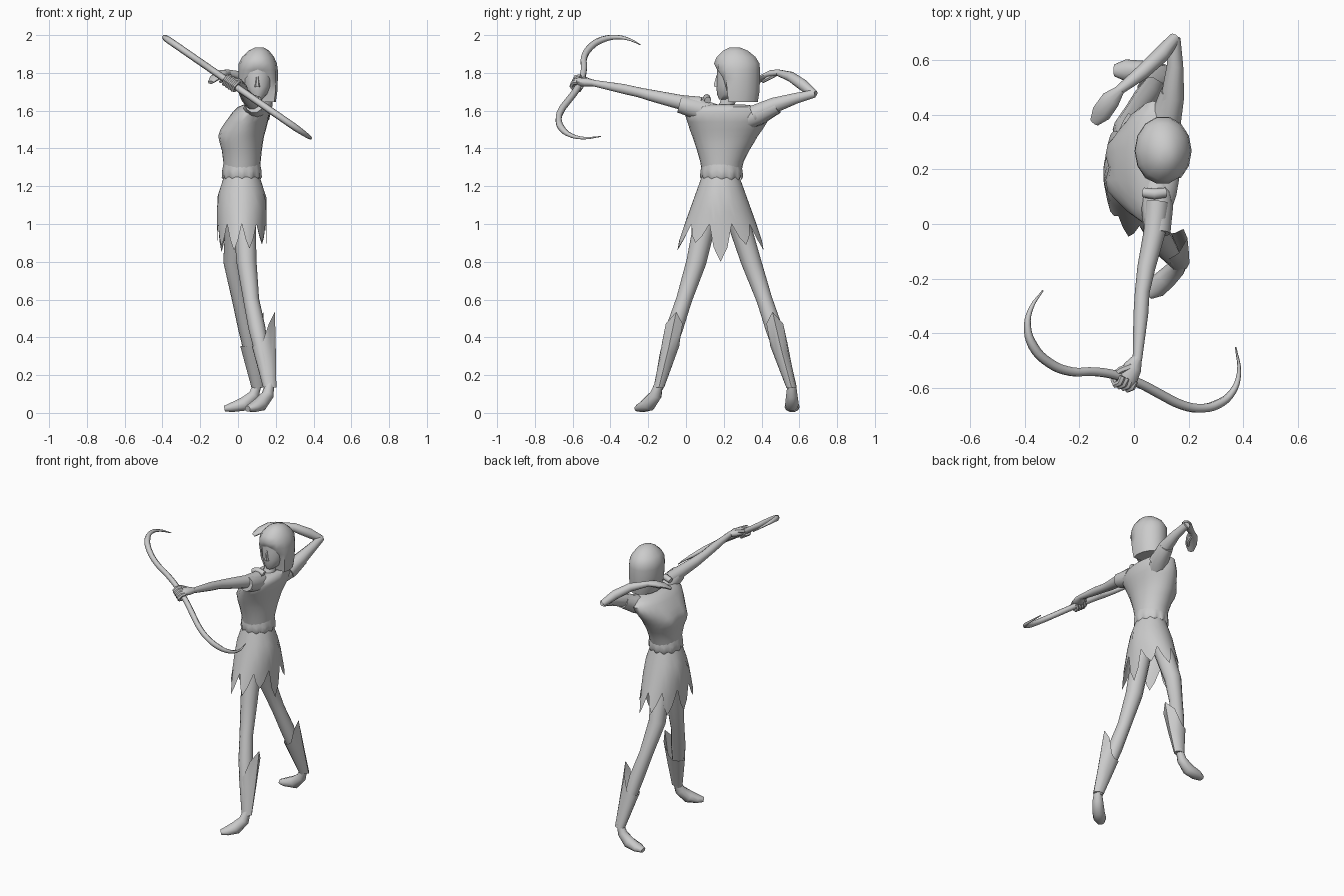
import bpy, bmesh, math
from mathutils import Vector as V

TAU = 2 * math.pi


def mesh(name, rings, cap0=True, cap1=True, angle=50):
    """Skin equal-length rings of points into one object."""
    bm = bmesh.new()
    rows = [[bm.verts.new(p) for p in r] for r in rings]
    n = len(rows[0])
    for a, b in zip(rows, rows[1:]):
        for i in range(n):
            j = (i + 1) % n
            bm.faces.new((a[i], a[j], b[j], b[i]))
    if cap0:
        bm.faces.new(rows[0][::-1])
    if cap1:
        bm.faces.new(rows[-1])
    bmesh.ops.recalc_face_normals(bm, faces=bm.faces)
    me = bpy.data.meshes.new(name)
    bm.to_mesh(me)
    bm.free()
    ob = bpy.data.objects.new(name, me)
    bpy.context.collection.objects.link(ob)
    bpy.ops.object.select_all(action='DESELECT')
    ob.select_set(True)
    bpy.context.view_layer.objects.active = ob
    bpy.ops.object.shade_smooth_by_angle(angle=math.radians(angle))
    return ob


def ellipse(cx, cy, z, rx, ry, n=16):
    return [V((cx + rx * math.cos(TAU * i / n), cy + ry * math.sin(TAU * i / n), z)) for i in range(n)]


def span(z, x0, x1, y0, y1, n=16):
    """Horizontal ring from its extents."""
    return ellipse((x0 + x1) / 2, (y0 + y1) / 2, z, (x1 - x0) / 2, (y1 - y0) / 2, n)


def tube(name, pts, n=10, ref=(0, 0, 1)):
    """Limb along points (x, y, z, width[, height])."""
    ps = [V(p[:3]) for p in pts]
    rings = []
    for i, p in enumerate(pts):
        t = (ps[min(i + 1, len(ps) - 1)] - ps[max(i - 1, 0)]).normalized()
        s = V(ref).cross(t).normalized()
        u = t.cross(s)
        w, h = p[3], p[-1]
        rings.append([ps[i] + s * w * math.cos(TAU * k / n) + u * h * math.sin(TAU * k / n) for k in range(n)])
    return mesh(name, rings)


# Tunic top: the bust is two soft bulges on the front (-x) side
tunic = []
for z, x0, x1, y0, y1, bust in (
        (1.24, -.075, .11, .09, .285, 0), (1.33, -.078, .12, .075, .305, 0), (1.39, -.085, .126, .058, .335, .004),
        (1.43, -.088, .132, .045, .36, .018), (1.465, -.088, .138, .033, .38, .026), (1.50, -.082, .148, .02, .405, .018),
        (1.54, -.065, .158, .008, .43, .006), (1.59, -.03, .168, -.01, .45, 0),
        (1.62, .0, .16, .03, .41, 0), (1.632, .03, .135, .11, .31, 0)):
    ring = span(z, x0, x1, y0, y1, 24)
    mid = (y0 + y1) / 2
    for p in ring:
        if p.x < (x0 + x1) / 2:
            p.x -= bust * math.exp(-((abs(p.y - mid) - .07) / .05) ** 2)
    tunic.append(ring)
mesh("tunic", tunic)

# Gathered waist ruffle
ruffle = []
for z, out, wave in ((1.315, -.002, 0), (1.285, .003, .002), (1.255, .003, .003), (1.24, -.004, 0)):
    ring = ellipse(.02, .188, z, .1 + out, .107 + out, 48)
    for i, p in enumerate(ring):
        c = math.cos(TAU * i / 4)
        p.x += (p.x - .02) * 10 * wave * c
        p.y += (p.y - .188) * 10 * wave * c
        p.z -= .008 * c if z < 1.3 else 0
    ruffle.append(ring)
mesh("waist_ruffle", ruffle, False, False)

# Skirt with a ragged hem: ten pointed panels, four vertices each
tips = (.80, .89, .86, .88, .85, .84, .88, .86, .87, .90)
skirt = []
for f in (0, .25, .5, .75, 1):
    ring = []
    for i in range(40):
        a = TAU * (i - 2) / 40
        depth = (0, .62, 1, .62)[i % 4]
        hem = 1.0 + (tips[i // 4] - 1.0) * depth
        z = 1.25 + (hem - 1.25) * f
        rx = min(.132, .095 + (1.25 - z) * .32)
        ry = .1 + (1.25 - z) * .36
        ring.append(V((.02 + rx * math.cos(a), .183 + ry * math.sin(a), z)))
    skirt.append(ring)
mesh("skirt", skirt, True, False)

# Legs, boots with a back spike, feet
legs = {
    "left": [(.03, .12, 1.1, .062), (.045, .055, .8, .053), (.07, -.01, .6, .042),
             (.1, -.06, .45, .045), (.13, -.105, .3, .036), (.162, -.145, .13, .024)],
    "right": [(.0, .25, 1.1, .062), (-.025, .345, .8, .053), (.01, .415, .6, .042),
              (.045, .465, .45, .045), (.072, .51, .3, .036), (.1, .56, .13, .024)]}
feet = {
    "left": [(.17, -.142, .16, .022), (.157, -.16, .095, .033), (.12, -.197, .047, .038, .04),
             (.08, -.232, .03, .04, .027), (.05, -.257, .022, .022, .016)],
    "right": [(.105, .56, .16, .022), (.085, .56, .095, .03), (.035, .561, .047, .036, .04),
              (-.03, .562, .03, .04, .027), (-.072, .562, .022, .022, .016)]}
for side, path in legs.items():
    tube(side + "_leg", path, 12, (1, 0, 0))
    tube(side + "_foot", feet[side], 10)
    knee, ankle = V(path[2][:3]), V(path[5][:3])
    turn = -.2 if side == "left" else .2
    boot = []
    for f in (0, .5, 1):
        ring = []
        for k in range(12):
            a = TAU * k / 12
            spike = max(0, math.cos(a)) ** 3
            z = .135 + f * (.22 + .18 * spike)
            c = ankle.lerp(knee, (z - .13) / .47)
            r = .028 + .014 * spike + f * (.018 + .055 * spike)
            ring.append(V((c.x + r * math.cos(a + turn * f), c.y + r * math.sin(a + turn * f), z)))
        boot.append(ring)
    mesh(side + "_boot", boot, True, False)

# Sleeves and arms
tube("left_sleeve", [(.08, .16, 1.58, .055), (.085, .06, 1.61, .058), (.085, -.035, 1.635, .048)])
tube("right_sleeve", [(.07, .3, 1.545, .06), (.118, .39, 1.582, .056), (.14, .48, 1.627, .044)])
tube("left_arm", [(.085, .08, 1.63, .045), (.075, -.03, 1.645, .04), (.045, -.16, 1.675, .033),
                  (.03, -.25, 1.697, .027), (.025, -.33, 1.715, .027), (.012, -.5, 1.748, .017)])
tube("right_upper_arm", [(.12, .36, 1.58, .05), (.142, .47, 1.63, .042), (.15, .58, 1.665, .03),
                         (.148, .68, 1.69, .022)])
tube("right_forearm", [(.15, .68, 1.685, .022), (.1, .62, 1.735, .03), (.03, .555, 1.78, .027),
                       (-.06, .485, 1.802, .017)])
tube("shoulder_clasp", [(.035, .115, 1.655, .018), (.075, .11, 1.668, .02), (.115, .115, 1.655, .018)], 8)

# Drawing hand
tube("right_hand", [(-.05, .492, 1.802, .017), (-.085, .455, 1.797, .035, .019),
                    (-.12, .405, 1.775, .036, .016), (-.145, .372, 1.75, .018, .01)])
tube("right_thumb", [(-.07, .47, 1.79, .013), (-.075, .43, 1.768, .011), (-.095, .405, 1.752, .007)], 6)

# Bow: flat curve in a slanted plane
pts = [(-.333, -.243), (-.375, -.305), (-.39, -.37), (-.37, -.445), (-.31, -.508), (-.23, -.54),
       (-.15, -.54), (-.07, -.552), (.02, -.583), (.1, -.625), (.17, -.66), (.235, -.674),
       (.305, -.66), (.36, -.615), (.384, -.545), (.372, -.45)]
cu = bpy.data.curves.new("bow", 'CURVE')
cu.dimensions = '3D'
cu.bevel_depth = .018
cu.bevel_resolution = 1
cu.resolution_u = 4
cu.use_fill_caps = True
sp = cu.splines.new('BEZIER')
sp.bezier_points.add(len(pts) - 1)
for i, (b, (x, y)) in enumerate(zip(sp.bezier_points, pts)):
    b.co = (x, y, 1.72 - .69 * x)
    b.handle_left_type = b.handle_right_type = 'AUTO'
    b.radius = .15 + .85 * min(1, min(i, 15 - i) / 3)
bpy.context.collection.objects.link(bpy.data.objects.new("bow", cu))

# Bow hand: palm and four fingers wrapped around the grip
tube("left_palm", [(.012, -.49, 1.746, .018), (-.005, -.525, 1.75, .034, .024),
                   (-.025, -.565, 1.752, .038, .024), (-.035, -.585, 1.75, .03, .018)])
d = V((.77, -.3, -.53)).normalized()
u = d.cross(V((0, 0, 1))).normalized()
w = d.cross(u)
for i in range(4):
    c = V((-.035, -.572, 1.745)) + d * (i - 1.5) * .019
    loop = [c + (u * math.cos(a) + w * math.sin(a)) * .027 for a in (-2, -1, 0, 1, 2, 3)]
    tube("left_finger", [(*p, .012) for p in loop], 6, d)
tube("left_thumb", [(-.01, -.52, 1.76, .014), (-.05, -.535, 1.768, .013), (-.085, -.56, 1.768, .008)], 6)

# Neck and face looking along the bow arm
tube("neck", [(.08, .2, 1.57, .055), (.085, .215, 1.63, .038), (.1, .25, 1.72, .042)], 10, (1, 0, 0))
mesh("face", [span(*r, 12) for r in (
    (1.66, .08, .125, .175, .24), (1.685, .05, .155, .165, .30), (1.73, .03, .177, .16, .32),
    (1.79, .022, .185, .163, .33), (1.85, .03, .18, .165, .33))])
mesh("nose", [span(1.725, .085, .12, .148, .19, 6), span(1.74, .09, .115, .145, .19, 6),
              span(1.79, .096, .109, .16, .19, 6)])

# Bobbed hair, drawn back below the fringe to open the face
hair = []
for z, x0, x1, y0, y1, cut in (
        (1.645, .03, .2, .14, .383, .225), (1.70, .01, .208, .14, .392, .218), (1.77, .003, .211, .14, .395, .198),
        (1.815, .002, .211, .14, .395, .166), (1.85, .004, .206, .145, .392, 0), (1.885, .022, .19, .16, .37, 0),
        (1.917, .055, .165, .195, .33, 0), (1.935, .09, .135, .23, .285, 0)):
    ring = span(z, x0, x1, y0, y1, 14)
    for p in ring:
        p.y = max(p.y, cut)
    hair.append(ring)
mesh("hair", hair)
